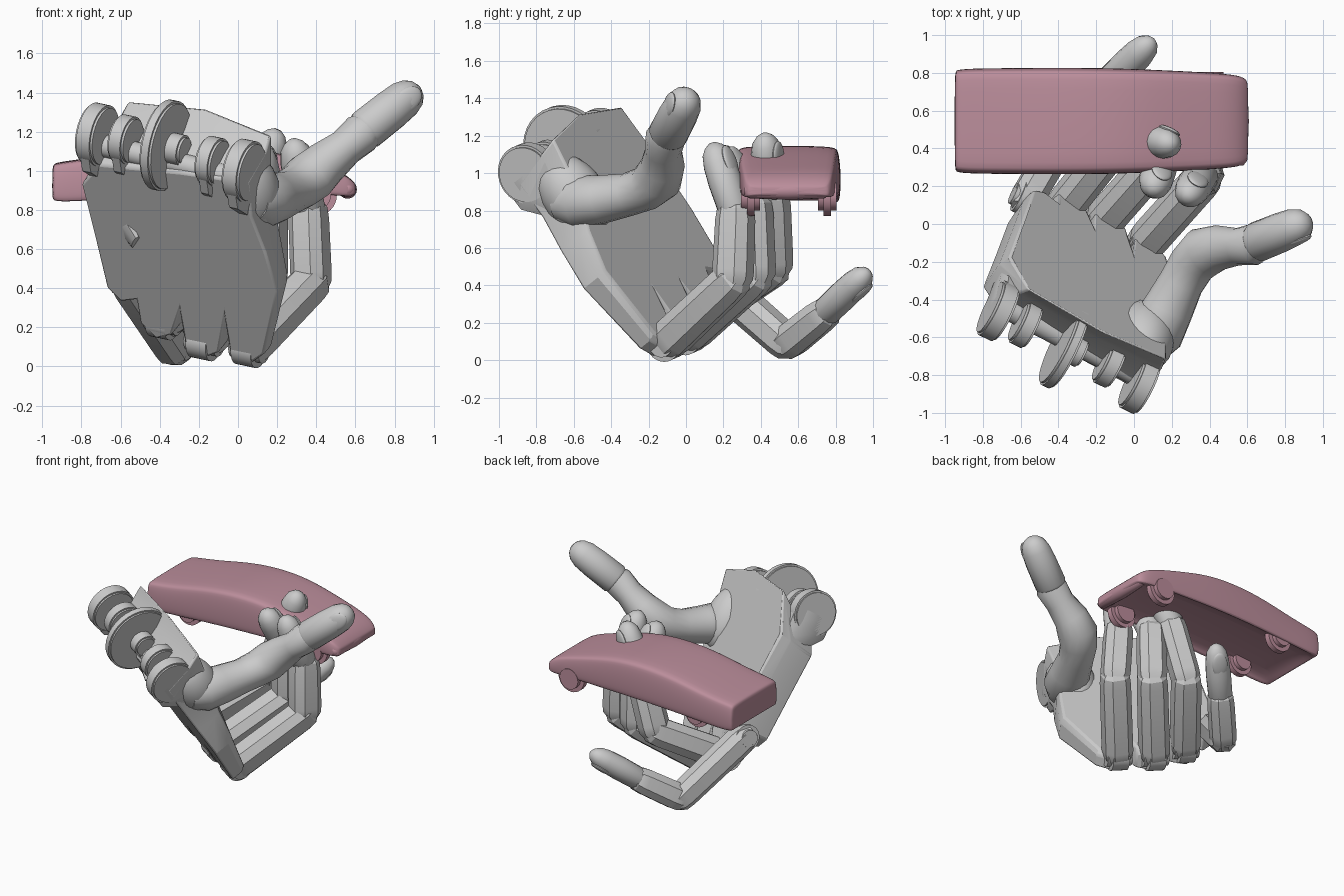
import bpy, bmesh, math
from mathutils import Vector, Matrix

if "Cube" in bpy.data.objects:
    bpy.data.objects.remove(bpy.data.objects["Cube"])

V = Vector
A = V((0.88, -0.43, -0.19)).normalized()   # across the palm, little finger -> thumb
N = V((0.45, 0.69, 0.55)).normalized()     # out of the palm
B = N.cross(A).normalized()                # wrist -> fingers
if B.z > 0:
    B = -B

OCT = [(1, -.5), (1, .5), (.5, 1), (-.5, 1), (-1, .5), (-1, -.5), (-.5, -1), (.5, -1)]
ROUND = [(math.cos(i * math.tau / 16), math.sin(i * math.tau / 16)) for i in range(16)]


def finish(name, bm, angle=32):
    bmesh.ops.recalc_face_normals(bm, faces=bm.faces)
    me = bpy.data.meshes.new(name)
    bm.to_mesh(me)
    bm.free()
    ob = bpy.data.objects.new(name, me)
    bpy.context.collection.objects.link(ob)
    bpy.ops.object.select_all(action='DESELECT')
    ob.select_set(True)
    bpy.context.view_layer.objects.active = ob
    bpy.ops.object.shade_smooth_by_angle(angle=math.radians(angle))
    return ob


def skin(bm, rings):
    vs = [[bm.verts.new(p) for p in r] for r in rings]
    n = len(vs[0])
    for r0, r1 in zip(vs, vs[1:]):
        for i in range(n):
            bm.faces.new((r0[i], r0[(i + 1) % n], r1[(i + 1) % n], r1[i]))
    bm.faces.new(vs[0][::-1])
    bm.faces.new(vs[-1])


def loft(name, stations, side, sect, angle=32):
    """Skin a section along stations of (position, half width, half depth)."""
    rings = []
    for i, (p, rx, ry) in enumerate(stations):
        t = (stations[min(i + 1, len(stations) - 1)][0] - stations[max(i - 1, 0)][0]).normalized()
        s = (side - t * side.dot(t)).normalized()
        u = t.cross(s)
        rings.append([p + s * rx * x + u * ry * y for x, y in sect])
    bm = bmesh.new()
    skin(bm, rings)
    return finish(name, bm, angle)


def disc(name, c, r, w, axis=A, seg=32, bevel=0.012):
    bm = bmesh.new()
    bmesh.ops.create_cone(bm, cap_ends=True, segments=seg, radius1=r, radius2=r, depth=w,
                          matrix=Matrix.Translation(c) @ V((0, 0, 1)).rotation_difference(axis).to_matrix().to_4x4())
    rim = [e for e in bm.edges if any(len(f.verts) > 4 for f in e.link_faces)]
    bmesh.ops.bevel(bm, geom=rim, offset=bevel, segments=2, affect='EDGES')
    return finish(name, bm)


def blob(name, c, sx, sy, sz, frame):
    bm = bmesh.new()
    m = Matrix(frame).transposed().to_4x4()
    bmesh.ops.create_uvsphere(bm, u_segments=20, v_segments=12, radius=1,
                              matrix=Matrix.Translation(c) @ m @ Matrix.Diagonal((sx, sy, sz, 1)))
    return finish(name, bm)


def on_back(x, z, h=0.0, s=0.0):
    """Point on the tilted back-of-hand plane, raised h toward the palm, slid s toward the wrist."""
    return V((x, (-0.08 - 0.45 * x - 0.55 * z) / 0.69, z)) + N * h - B * s


# palm: outline seen from the front (x, z, thickness, slide toward wrist), scalloped at the knuckles
outline = [(-.71, 1.03, .34, .20), (-.80, .93, .28, .06), (-.73, .65, .29, 0), (-.67, .40, .28, 0),
           (-.60, .33, .25, 0), (-.52, .34, .25, 0), (-.50, .22, .21, 0), (-.42, .14, .18, 0),
           (-.34, .16, .18, 0), (-.30, .28, .20, 0), (-.27, .10, .16, 0), (-.18, .04, .14, 0),
           (-.10, .07, .14, 0), (-.07, .24, .17, 0), (-.04, .05, .13, 0), (.05, .005, .12, 0),
           (.13, .06, .12, 0), (.20, .38, .16, 0), (.14, .58, .20, 0), (.07, .76, .26, 0),
           (.05, .94, .32, .10), (-.30, .99, .34, .20)]
bm = bmesh.new()
centre = on_back(-.3, .6)
low = [on_back(x, z) for x, z, h, s in outline]
mid = [on_back(x, z, h * .7, s * .5) for x, z, h, s in outline]
top = [(on_back(x, z, h, s) - centre - N * h) * .96 + centre + N * h for x, z, h, s in outline]
skin(bm, [low, mid, top])
palm = finish("palm", bm, 25)
bev = palm.modifiers.new("bevel", 'BEVEL')
bev.width, bev.segments, bev.angle_limit = .012, 2, math.radians(35)

# side tab on the back of the hand
loft("back_tab", [(on_back(-.60, .70, .04), .07, .03), (on_back(-.52, .64, -.008), .05, .02)], B, OCT)

# wrist hinge: lugs, big wheel, small rollers and shaft
lugs = [((-.72, -.46, 1.185), .16, .10), ((-.37, -.65, 1.13), .235, .065), ((.03, -.845, 1.0), .16, .10),
        ((-.575, -.53, 1.16), .125, .09), ((-.13, -.74, 1.05), .125, .09), ((-.31, -.67, 1.11), .08, .09)]
for i, (c, r, w) in enumerate(lugs):
    disc(f"wrist_lug_{i + 1}", V(c), r, w)
loft("wrist_shaft", [(V(lugs[0][0]) + B * .06, .06, .06), (V(lugs[2][0]) + B * .06, .06, .06)], N, ROUND)
# arms that run from the lugs into the palm
for i in (0, 2, 3, 4):
    c, r, w = lugs[i]
    c = V(c)
    loft(f"wrist_arm_{i + 1}", [(c, w / 2, r * .95), (c + B * .1, w / 2, r * .95), (c + B * .22 + N * .05, w / 2, r * .6)],
         A, OCT)

# fingers: base joint, middle joint, end joint, tip, radius
fingers = {
    "index": [(.06, -.10, .10), (.375, .25, .43), (.36, .265, .79), (.28, .14, 1.16), .10],
    "middle": [(-.17, .01, .135), (.15, .37, .45), (.15, .36, .82), (.10, .17, 1.14), .10],
    "ring": [(-.38, .08, .24), (-.07, .465, .49), (.05, .455, .86), (.205, .42, 1.21), .098],
    "little": [(-.57, .13, .45), (-.33, .54, .09), (-.14, .74, .25), (.10, .975, .475), .09],
}
for name, (*pts, r) in fingers.items():
    pts = [V(p) for p in pts]
    disc(name + "_knuckle", pts[0], r, r * 1.75, bevel=.03)
    for k, part in enumerate(("lower", "middle")):
        p, q = pts[k], pts[k + 1]
        d = (q - p).normalized()
        g = r * (1, .97)[k]
        loft(f"{name}_{part}_segment",
             [(p - d * .07, g * .6, g * .55), (p, g * .93, g), (p + d * .05, g * .96, g * 1.05),
              (q - d * .04, g * .95, g), (q + d * .02, g * .9, g * .92), (q + d * .07, g * .55, g * .5)],
             A, OCT, 28)
    p, q = pts[2], pts[3]
    L, d = (q - p).length, (q - p).normalized()
    loft(name + "_tip", [(p + d * L * f, r * s, r * s * .95) for f, s in
                         ((0, .8), (.06, .92), (.45, .95), (.70, .9), (.86, .76), (.95, .5), (1, .2))],
         A, ROUND, 40)
    # nail on the outer side
    s = (A - d * A.dot(d)).normalized()
    out = d.cross(s)
    bend = (pts[2] - pts[1]).normalized()
    if out.dot(bend - d) < 0:
        out = -out
    blob(name + "_nail", p + d * L * .68 + out * r * .7, r * .6, L * .22, r * .2, (s, d, out))

# thumb: fleshy mound, base bone, middle bone and tip
blob("thumb_mound", V((.05, -.60, .88)), .17, .25, .17, (A, B, N))
loft("thumb_base", [(V(p), a, a * 1.05) for *p, a in
                    ((.06, -.68, .84, .10), (.11, -.58, .845, .145), (.18, -.45, .86, .13), (.25, -.31, .885, .115),
                     (.31, -.21, .92, .12), (.37, -.15, .97, .13), (.45, -.125, 1.04, .115),
                     (.55, -.12, 1.12, .095), (.63, -.11, 1.19, .105), (.69, -.08, 1.24, .075))],
     V((0, -.3, 1)), ROUND, 40)
p, q = V((.64, -.10, 1.20)), V((.925, .015, 1.425))
loft("thumb_tip", [(p + (q - p) * f, .107 * s, .107 * s) for f, s in
                   ((0, .9), (.05, 1), (.5, .98), (.74, .92), (.88, .75), (.96, .5), (1, .2))],
     V((0, -.3, 1)), ROUND, 40)
d = (q - p).normalized()
out = V((.3, -1, 0)) - d * V((.3, -1, 0)).dot(d)
out.normalize()
blob("thumb_nail", p + d * .27 + out * .075, .06, .085, .022, (d.cross(out), d, out))

# toy car: body shell lofted along its length (x, underside, roof, half width)
pink = bpy.data.materials.new("pink")
pink.diffuse_color = (.50, .27, .33, 1)
pink.use_nodes = True
pink.node_tree.nodes["Principled BSDF"].inputs["Base Color"].default_value = pink.diffuse_color
body = [(-.95, .86, 1.02, .262), (-.94, .845, 1.04, .27), (-.88, .84, 1.05, .278), (-.70, .85, 1.075, .28),
        (-.48, .865, 1.125, .282), (-.25, .875, 1.15, .282), (-.02, .88, 1.145, .277), (.18, .88, 1.10, .268),
        (.34, .88, 1.055, .26), (.48, .875, 1.015, .25), (.56, .87, .975, .24), (.595, .875, .94, .22),
        (.605, .89, .925, .20)]
rings = []
for x, lo, hi, w in body:
    h = hi - lo
    dip = lo + min(.05, h * .25) * (1 if -.93 < x < .56 else 0)
    half = [(w * .80, dip), (w * .88, lo), (w * .98, lo), (w, lo + h * .2), (w, lo + h * .55),
            (w * .96, hi - h * .08), (w * .88, hi)]
    rings.append([(x, .545 + y, z) for y, z in half] + [(x, .545 - y, z) for y, z in reversed(half)])
bm = bmesh.new()
skin(bm, rings)
car = finish("toy_car_body", bm, 60)
sub = car.modifiers.new("smooth", 'SUBSURF')
sub.levels = sub.render_levels = 2
car.data.materials.append(pink)
for x, z, r in ((.40, .875, .105), (-.63, .88, .095)):
    for y in (.345, .755):
        w = disc("toy_car_wheel", V((x, y, z)), r, .10, V((0, 1, 0)), bevel=.03)
        w.data.materials.append(pink)
# front bumper lip
lip = loft("toy_car_bumper", [(V((.56, y, .905)), a, a) for y, a in
                              ((.31, .02), (.34, .04), (.545, .048), (.74, .04), (.77, .02))],
           V((1, 0, 0)), ROUND, 60)
lip.data.materials.append(pink)
